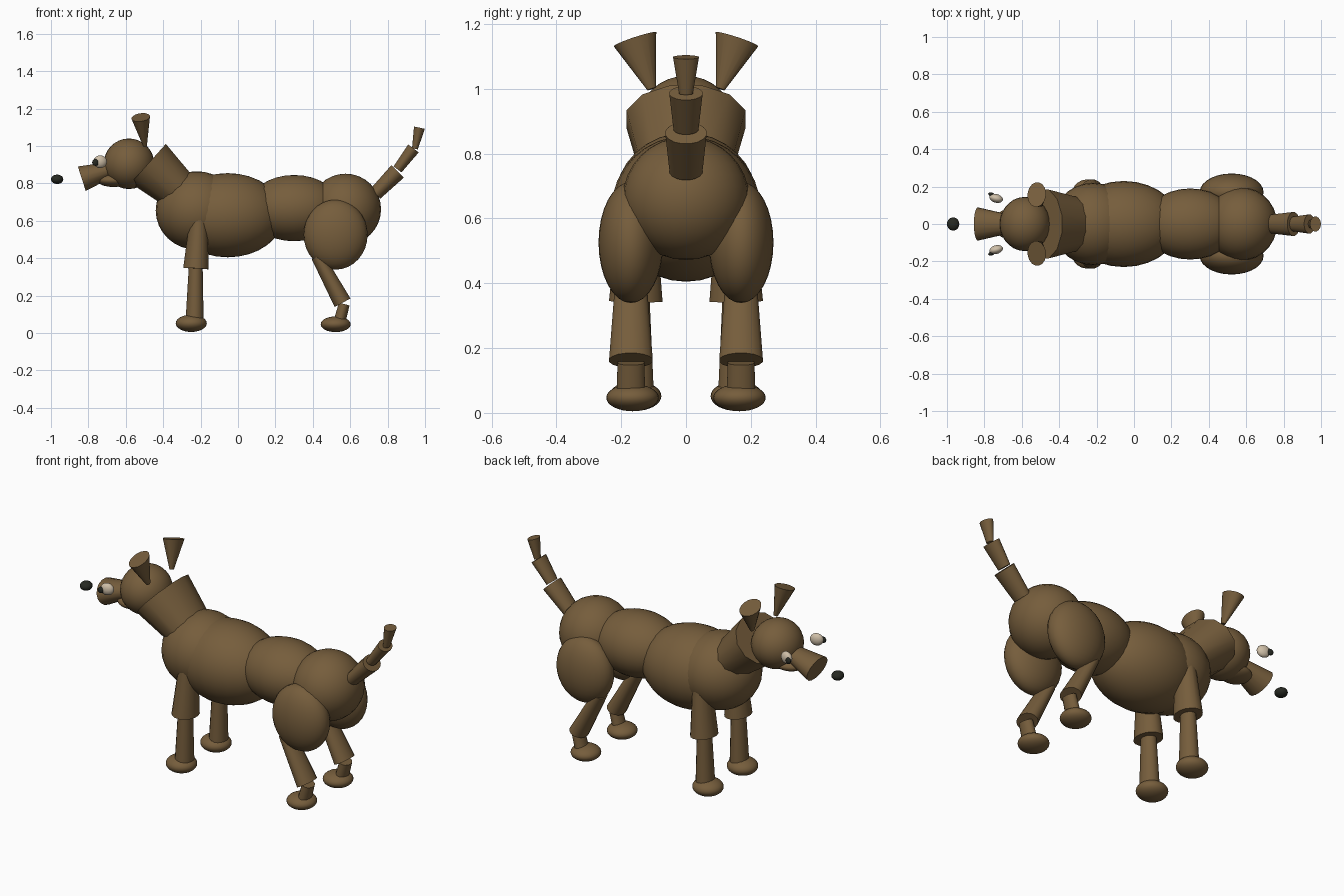
import bpy, bmesh, math
from mathutils import Vector, Matrix

if "Cube" in bpy.data.objects:
    bpy.data.objects.remove(bpy.data.objects["Cube"])


def material(name, rgb):
    m = bpy.data.materials.new(name)
    m.diffuse_color = (*rgb, 1)
    m.use_nodes = True
    m.node_tree.nodes["Principled BSDF"].inputs["Base Color"].default_value = m.diffuse_color
    return m


BROWN = material("brown fur", (0.18, 0.11, 0.045))
CREAM = material("eye cream", (0.62, 0.52, 0.39))
BLACK = material("nose black", (0.02, 0.022, 0.016))


def finish(name, bm, mat, mirror):
    bmesh.ops.recalc_face_normals(bm, faces=bm.faces)
    me = bpy.data.meshes.new(name)
    bm.to_mesh(me)
    bm.free()
    me.materials.append(mat)
    ob = bpy.data.objects.new(name, me)
    bpy.context.collection.objects.link(ob)
    bpy.ops.object.select_all(action='DESELECT')
    ob.select_set(True)
    bpy.context.view_layer.objects.active = ob
    bpy.ops.object.shade_smooth_by_angle(angle=math.radians(40))
    if mirror:  # left/right copy across the y = 0 plane
        mod = ob.modifiers.new("mirror", 'MIRROR')
        mod.use_axis = (False, True, False)
        mod.use_mirror_merge = False
    return ob


def ball(name, center, radii, mat=BROWN, mirror=False, turn=0):
    """Ellipsoid, optionally turned about z (degrees)."""
    bm = bmesh.new()
    mtx = (Matrix.Translation(center) @ Matrix.Rotation(math.radians(turn), 4, 'Z')
           @ Matrix.Diagonal((*radii, 1)))
    bmesh.ops.create_uvsphere(bm, u_segments=28, v_segments=16, radius=1, matrix=mtx)
    return finish(name, bm, mat, mirror)


def cone(name, start, end, r0, r1, widen=1.0, mirror=False, sides=16):
    """Capped taper from start to end; widen stretches the section sideways."""
    a, b = Vector(start), Vector(end)
    axis = (b - a).normalized()
    u = Vector((0, 1, 0)).cross(axis).normalized()
    v = axis.cross(u)
    bm = bmesh.new()
    rings = []
    for p, r in ((a, r0), (b, r1)):
        angles = [2 * math.pi * (i + 0.5) / sides for i in range(sides)]
        rings.append([bm.verts.new(p + r * (math.cos(t) * u + widen * math.sin(t) * v))
                      for t in angles])
    for i in range(sides):
        j = (i + 1) % sides
        bm.faces.new((rings[0][i], rings[0][j], rings[1][j], rings[1][i]))
    bm.faces.new(rings[0])
    bm.faces.new(rings[1])
    return finish(name, bm, BROWN, mirror)


# Torso
ball("chest", (-0.22, 0, 0.655), (0.22, 0.22, 0.21))
ball("ribcage", (-0.055, 0, 0.63), (0.30, 0.23, 0.225))
ball("belly", (0.30, 0, 0.668), (0.25, 0.19, 0.177))
ball("hips", (0.575, 0, 0.662), (0.19, 0.195, 0.19))

# Neck and head
cone("neck", (-0.25, 0, 0.70), (-0.48, 0, 0.906), 0.10, 0.146, 1.3, sides=12)
ball("head", (-0.583, 0, 0.905), (0.135, 0.145, 0.135))
cone("snout", (-0.68, 0, 0.875), (-0.835, 0, 0.825), 0.042, 0.07, 1.28)
ball("jaw", (-0.665, 0, 0.817), (0.088, 0.08, 0.036))
ball("nose", (-0.967, 0, 0.822), (0.033, 0.035, 0.025), BLACK)
ball("eye", (-0.737, 0.137, 0.916), (0.037, 0.023, 0.034), CREAM, True, -15)
ball("pupil", (-0.762, 0.158, 0.912), (0.018, 0.010, 0.018), BLACK, True, -15)
cone("ear", (-0.497, 0.106, 1.0), (-0.52, 0.157, 1.153), 0.01, 0.05, 1.4, True)

# Front legs
cone("front_upper_leg", (-0.205, 0.15, 0.70), (-0.225, 0.155, 0.345), 0.042, 0.069, 1.22, True)
cone("front_lower_leg", (-0.225, 0.155, 0.40), (-0.232, 0.155, 0.07), 0.036, 0.049, 1.15, True)
ball("front_foot", (-0.25, 0.157, 0.052), (0.083, 0.081, 0.046), BROWN, True)

# Hind legs
ball("thigh", (0.522, 0.17, 0.526), (0.171, 0.10, 0.187), BROWN, True)
cone("hind_lower_leg", (0.425, 0.17, 0.41), (0.559, 0.17, 0.162), 0.035, 0.049, 1.4, True)
cone("hock", (0.568, 0.17, 0.155), (0.545, 0.17, 0.07), 0.03, 0.032, 1.4, True)
ball("hind_foot", (0.522, 0.165, 0.047), (0.08, 0.081, 0.042), BROWN, True)

# Tail in three flared segments
cone("tail_base", (0.735, 0, 0.745), (0.853, 0, 0.864), 0.038, 0.048, 1.35)
cone("tail_middle", (0.853, 0, 0.875), (0.938, 0, 0.987), 0.027, 0.036, 1.45)
cone("tail_tip", (0.946, 0, 0.985), (0.97, 0, 1.098), 0.016, 0.03, 1.35)
